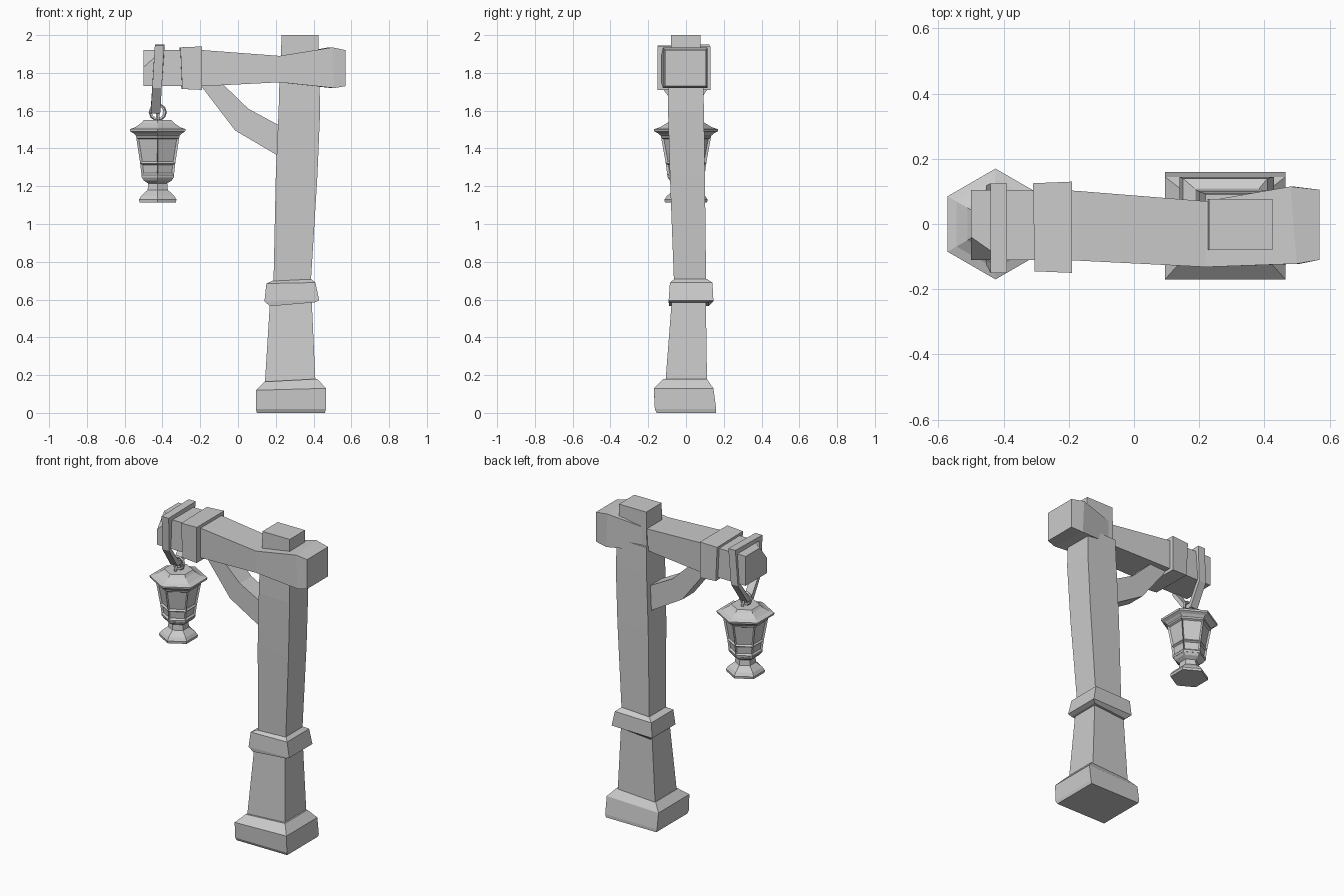
import bpy, bmesh, math
from mathutils import Vector

cube = bpy.data.objects.get("Cube")
if cube:
    bpy.data.objects.remove(cube, do_unlink=True)

grey = bpy.data.materials.new("stone_grey")
grey.use_nodes = True
colour = (0.6, 0.6, 0.6, 1)
grey.diffuse_color = colour
grey.node_tree.nodes["Principled BSDF"].inputs["Base Color"].default_value = colour


def finish(name, bm):
    bmesh.ops.recalc_face_normals(bm, faces=bm.faces)
    mesh = bpy.data.meshes.new(name)
    bm.to_mesh(mesh)
    bm.free()
    mesh.materials.append(grey)
    obj = bpy.data.objects.new(name, mesh)
    bpy.context.collection.objects.link(obj)
    return obj


def loft(rings, closed=False):
    """Skin a list of point rings, capping the ends unless it is a loop."""
    bm = bmesh.new()
    rows = [[bm.verts.new(p) for p in ring] for ring in rings]
    n = len(rows[0])
    pairs = list(zip(rows, rows[1:]))
    if closed:
        pairs.append((rows[-1], rows[0]))
    else:
        bm.faces.new(rows[0])
        bm.faces.new(rows[-1])
    for a, b in pairs:
        for i in range(n):
            j = (i + 1) % n
            bm.faces.new((a[i], a[j], b[j], b[i]))
    return bm


def column(name, sections):
    """Sections: z, x range, y range, rise of the right side."""
    rings = []
    for z, x0, x1, y0, y1, rise in sections:
        rings.append([(x0, y0, z), (x1, y0, z + rise),
                      (x1, y1, z + rise), (x0, y1, z)])
    return finish(name, loft(rings))


def bar(sections):
    """Sections: x, y range, z range, lean of the top, skew of the back."""
    rings = []
    for x, y0, y1, z0, z1, lean, skew in sections:
        rings.append([(x, y0, z0), (x + skew, y1, z0),
                      (x + lean + skew, y1, z1), (x + lean, y0, z1)])
    return loft(rings)


# Post
column("base_block", [
    (0, .10, .46, -.155, .16, 0),
    (.02, .095, .465, -.165, .16, 0),
    (.12, .095, .465, -.17, .145, .01),
    (.165, .14, .42, -.12, .11, .015)])
column("lower_post", [
    (.12, .14, .412, -.112, .112, 0),
    (.60, .17, .39, -.075, .105, 0)])
column("post_collar", [
    (.565, .17, .405, -.09, .12, .02),
    (.59, .14, .43, -.092, .145, .005),
    (.685, .15, .41, -.085, .14, .005),
    (.70, .185, .385, -.06, .11, .01)])
column("upper_post", [
    (.65, .187, .383, -.062, .107, 0),
    (1.25, .20, .42, -.085, .10, 0),
    (1.60, .215, .435, -.095, .095, 0),
    (1.78, .22, .43, -.093, .09, 0)])
column("post_tenon", [
    (1.75, .225, .427, -.08, .077, 0),
    (2.0, .23, .425, -.08, .077, 0)])

# Beam with one chipped corner
beam = bar([
    (-.50, -.11, .105, 1.73, 1.92, 0, 0),
    (-.18, -.112, .102, 1.73, 1.92, 0, 0),
    (.22, -.132, .07, 1.75, 1.89, 0, 0),
    (.51, -.122, .115, 1.72, 1.935, -.01, -.02),
    (.57, -.11, .105, 1.73, 1.92, 0, 0)])
corner = Vector((-.50, -.04, 1.92))
cut = (Vector((-.40, -.11, 1.92)) - corner).cross(Vector((-.50, -.11, 1.83)) - corner)
if cut.z < 0:
    cut.negate()
bmesh.ops.recalc_face_normals(beam, faces=beam.faces)
bmesh.ops.bisect_plane(beam, geom=beam.verts[:] + beam.edges[:] + beam.faces[:],
                       plane_co=corner, plane_no=cut, clear_outer=True)
bmesh.ops.holes_fill(beam, edges=[e for e in beam.edges if e.is_boundary])
finish("beam", beam)

finish("beam_band", bar([
    (-.295, -.145, .125, 1.715, 1.935, -.01, -.005),
    (-.19, -.15, .13, 1.71, 1.94, 0, 0)]))

# Kinked brace under the beam
half = .06
path = [((-.21, 1.75), (-.09, 1.75)), ((-.015, 1.495), (.055, 1.61)),
        ((.24, 1.345), (.24, 1.51))]
finish("brace", loft([[(lx, -half, lz), (lx, half, lz), (ux, half, uz), (ux, -half, uz)]
                      for (lx, lz), (ux, uz) in path]))

# Hanging strap: a closed flat loop tapering to the ring
outer = [(-.15, 1.945), (.125, 1.95), (.118, 1.72), (.03, 1.585), (-.03, 1.585), (-.125, 1.72)]
inner = [(-.118, 1.92), (.103, 1.92), (.095, 1.73), (.015, 1.615), (-.015, 1.615), (-.105, 1.73)]
rings = []
for (oy, oz), (iy, iz) in zip(outer, inner):
    x = -.415 - .06 * (1.95 - oz)
    rings.append([(x - .025, oy, oz), (x + .025, oy, oz),
                  (x + .025, iy, iz), (x - .025, iy, iz)])
finish("hanging_strap", loft(rings, closed=True))

# Lantern
cx = -.425


def link(name, z, radius, turn):
    bpy.ops.mesh.primitive_torus_add(
        major_segments=10, minor_segments=5, major_radius=radius, minor_radius=.009,
        location=(cx, 0, z), rotation=(math.pi / 2, 0, turn))
    obj = bpy.context.object
    obj.name = name
    obj.data.materials.append(grey)


link("upper_ring", 1.592, .039, 0)
link("lower_ring", 1.555, .03, math.pi / 2)


def hexagonal(profile):
    return loft([[(cx + r * math.sin(k * math.pi / 3), r * math.cos(k * math.pi / 3), z)
                  for k in range(6)] for r, z in profile])


finish("lantern_roof", hexagonal([
    (.12, 1.455), (.148, 1.48), (.168, 1.49), (.17, 1.502), (.138, 1.512),
    (.10, 1.535), (.085, 1.55), (.045, 1.55)]))
body = hexagonal([(.098, 1.245), (.107, 1.32), (.133, 1.47)])
bmesh.ops.recalc_face_normals(body, faces=body.faces)
panes = [f for f in body.faces if abs(f.normal.z) < .7]
bmesh.ops.inset_region(body, faces=panes, thickness=.014, depth=0)
# Each side gets its own recessed pane
sides = [f for f in body.faces if abs(f.normal.z) < .7 and f in set(panes)]
bmesh.ops.inset_individual(body, faces=sides, thickness=.012, depth=-.01)
finish("lantern_body", body)
finish("lantern_foot", hexagonal([
    (.112, 1.115), (.114, 1.13), (.10, 1.15), (.062, 1.18), (.058, 1.215),
    (.085, 1.23), (.10, 1.25)]))
